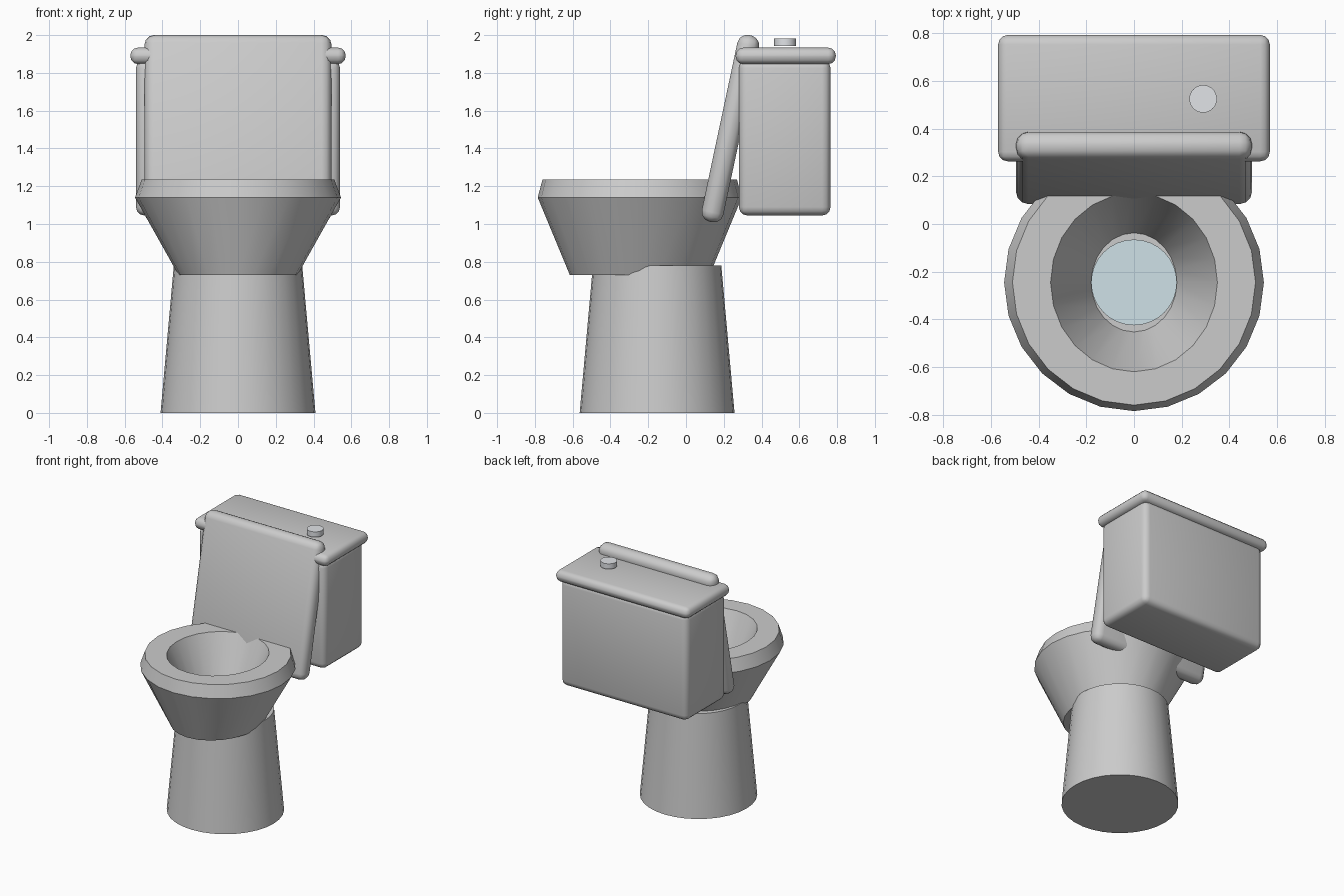
import bpy, bmesh, math

if "Cube" in bpy.data.objects:
    bpy.data.objects.remove(bpy.data.objects["Cube"])


def finish(bm, name, loc=(0, 0, 0), angle=35):
    bmesh.ops.recalc_face_normals(bm, faces=bm.faces[:])
    me = bpy.data.meshes.new(name)
    bm.to_mesh(me)
    bm.free()
    ob = bpy.data.objects.new(name, me)
    bpy.context.collection.objects.link(ob)
    ob.location = loc
    bpy.ops.object.select_all(action='DESELECT')
    ob.select_set(True)
    bpy.context.view_layer.objects.active = ob
    bpy.ops.object.shade_smooth_by_angle(angle=math.radians(angle))
    return ob


def lathe(name, profile, sides, loc, angle=35):
    """Stack elliptical rings (rx, ry, z) and cap both ends."""
    bm = bmesh.new()
    rings = []
    for rx, ry, z in profile:
        rings.append([bm.verts.new((rx * math.cos(t), ry * math.sin(t), z))
                      for t in (2 * math.pi * i / sides for i in range(sides))])
    for a, b in zip(rings, rings[1:]):
        for i in range(sides):
            j = (i + 1) % sides
            bm.faces.new((a[i], a[j], b[j], b[i]))
    bm.faces.new(rings[0])
    bm.faces.new(rings[-1])
    return finish(bm, name, loc, angle)


def rounded_box(name, size, loc, bevel, tilt=0):
    bm = bmesh.new()
    bmesh.ops.create_cube(bm, size=1)
    bmesh.ops.scale(bm, vec=size, verts=bm.verts[:])
    bmesh.ops.bevel(bm, geom=bm.edges[:], offset=bevel, segments=3,
                    profile=0.5, affect='EDGES')
    ob = finish(bm, name, loc)
    ob.rotation_euler.x = math.radians(tilt)
    return ob


def colour(ob, name, rgb):
    mat = bpy.data.materials.new(name)
    mat.diffuse_color = (*rgb, 1)
    mat.use_nodes = True
    mat.node_tree.nodes["Principled BSDF"].inputs["Base Color"].default_value = mat.diffuse_color
    ob.data.materials.append(mat)


# Pedestal
lathe("pedestal", [(0.41, 0.41, 0), (0.34, 0.34, 0.78)], 32, (0, -0.153, 0))

# Bowl: outside, rim, then down the inside to the floor
lathe("bowl", [(0.315, 0.37, 0.73), (0.545, 0.54, 1.14), (0.51, 0.515, 1.235),
               (0.35, 0.375, 1.235), (0.18, 0.208, 0.85)], 24, (0, -0.245, 0))

# Water
water = lathe("water", [(0.18, 0.18, 0.85), (0.18, 0.18, 0.87)], 32, (0, -0.245, 0))
colour(water, "water_blue", (0.62, 0.75, 0.8))

# Raised seat lid
rounded_box("seat_lid", (0.99, 0.117, 1.01), (0, 0.235, 1.505), 0.052, tilt=-12)

# Tank and its cover
rounded_box("tank", (1.08, 0.485, 0.825), (0, 0.5225, 1.4575), 0.045)
rounded_box("tank_cover", (1.14, 0.53, 0.087), (0, 0.528, 1.89), 0.04)

# Flush button
button = lathe("flush_button", [(0.058, 0.058, 1.942), (0.058, 0.058, 1.983)], 32,
               (0.29, 0.525, 0))
colour(button, "button_metal", (0.75, 0.77, 0.8))
